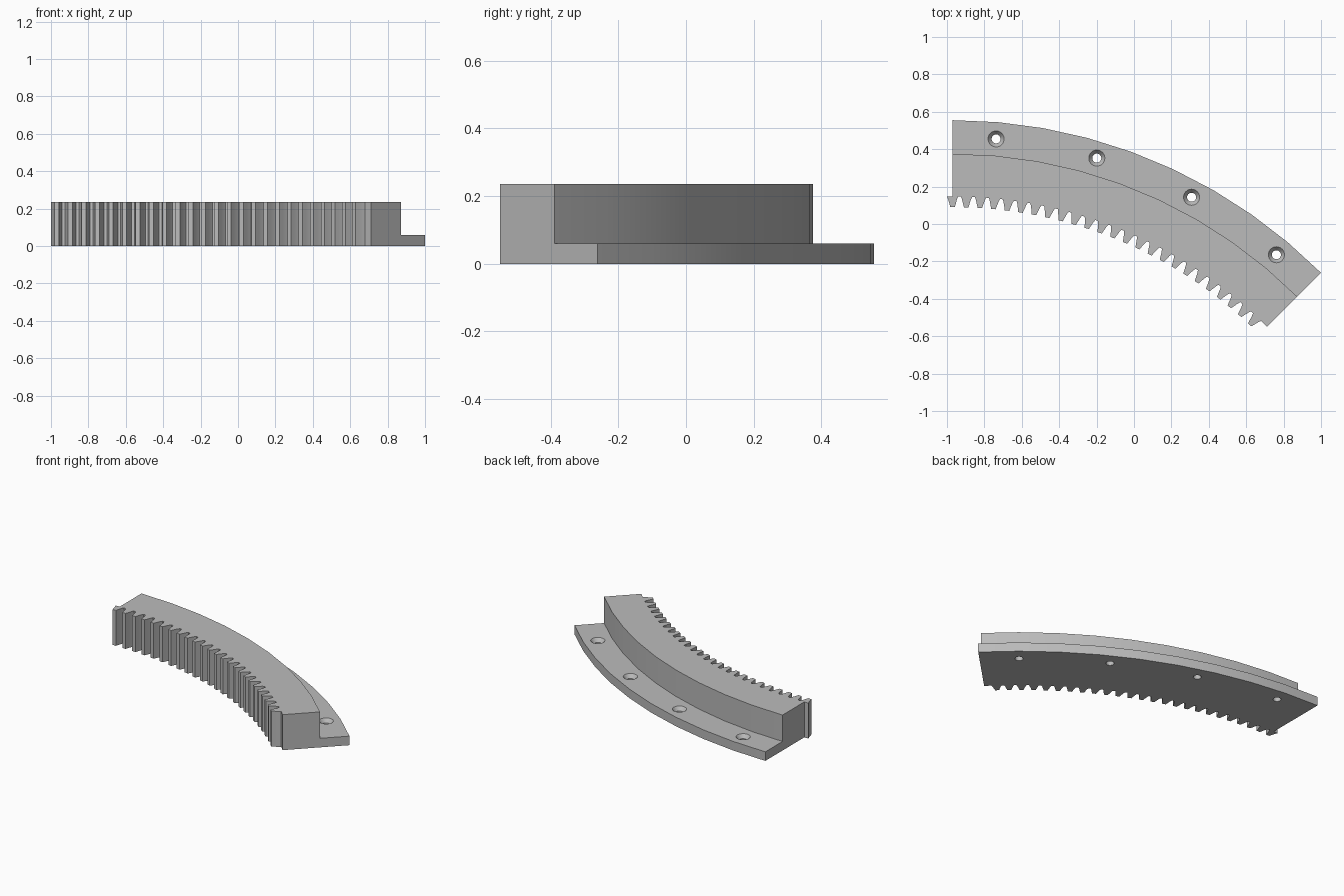
import bpy, bmesh
from math import sin, cos, radians, pi

cube = bpy.data.objects.get("Cube")
if cube:
    bpy.data.objects.remove(cube, do_unlink=True)

CX, CY = -0.97, -2.231                 # centre of the full ring
R_OUT, R_STEP, R_ROOT, R_TIP = 2.786, 2.606, 2.378, 2.321
R_BOLT = 2.696
HEIGHT, FLANGE = 0.235, 0.06
SPAN, TEETH = 45, 25


def polar(r, deg, side=0.0):
    """Point at a clockwise angle from +y, shifted sideways along the arc."""
    a = radians(deg)
    return (CX + r * sin(a) + side * cos(a), CY + r * cos(a) - side * sin(a))


def arc(r, start, end, step=5):
    count = round(abs(end - start) / step)
    return [polar(r, start + (end - start) * i / count) for i in range(count + 1)]


def finish(name, bm):
    bmesh.ops.recalc_face_normals(bm, faces=bm.faces)
    mesh = bpy.data.meshes.new(name)
    bm.to_mesh(mesh)
    bm.free()
    obj = bpy.data.objects.new(name, mesh)
    bpy.context.collection.objects.link(obj)
    return obj


def prism(name, outline, z0, z1):
    bm = bmesh.new()
    face = bm.faces.new([bm.verts.new((x, y, z0)) for x, y in outline])
    new = bmesh.ops.extrude_face_region(bm, geom=[face])["geom"]
    bmesh.ops.translate(bm, vec=(0, 0, z1 - z0),
                        verts=[v for v in new if isinstance(v, bmesh.types.BMVert)])
    return finish(name, bm)


def countersunk_bolt(name, x, y, sides=32):
    """Lathed cutter: straight shank opening into a cone at the flange top."""
    bm = bmesh.new()
    rings = []
    for r, z in ((0.024, -0.1), (0.024, 0.036), (0.043, FLANGE), (0.043, 0.15)):
        rings.append([bm.verts.new((x + r * cos(2 * pi * i / sides),
                                    y + r * sin(2 * pi * i / sides), z))
                      for i in range(sides)])
    for low, high in zip(rings, rings[1:]):
        for i in range(sides):
            j = (i + 1) % sides
            bm.faces.new((low[i], low[j], high[j], high[i]))
    bm.faces.new(rings[0])
    bm.faces.new(rings[-1])
    return finish(name, bm)


def cut(obj, cutter):
    mod = obj.modifiers.new("cut", "BOOLEAN")
    mod.operation, mod.solver, mod.object = "DIFFERENCE", "EXACT", cutter
    bpy.context.view_layer.objects.active = obj
    bpy.ops.object.modifier_apply(modifier=mod.name)
    bpy.data.objects.remove(cutter, do_unlink=True)


# Ring segment outline: outer arc, then the toothed inner edge back again
tooth = [(0.030, R_ROOT), (0.024, R_ROOT - 0.014), (0.018, R_TIP + 0.022), (0.012, R_TIP)]
outline = arc(R_OUT, 0, SPAN) + [polar(R_ROOT, SPAN)]
pitch = SPAN / TEETH
for n in reversed(range(TEETH)):
    outline += [polar(r, n * pitch, w) for w, r in tooth]
    outline += [polar(r, n * pitch, -w) for w, r in reversed(tooth)]
outline.append(polar(R_ROOT, 0))
gear = prism("ring_gear_segment", outline, 0, HEIGHT)

# Step down to the thin mounting flange
step = arc(R_STEP, -5, SPAN + 5) + arc(R_OUT + 0.2, SPAN + 5, -5)
cut(gear, prism("step_cutter", step, FLANGE, HEIGHT + 0.2))

# Four countersunk bolt holes
for n in range(4):
    cut(gear, countersunk_bolt("hole_cutter", *polar(R_BOLT, 4.95 + n * 11.67)))

# Plain grey metal
grey = bpy.data.materials.new("grey_metal")
grey.use_nodes = True
colour = (0.5, 0.5, 0.5, 1)
grey.diffuse_color = colour
grey.node_tree.nodes["Principled BSDF"].inputs["Base Color"].default_value = colour
gear.data.materials.clear()
gear.data.materials.append(grey)

bpy.ops.object.select_all(action="DESELECT")
gear.select_set(True)
bpy.context.view_layer.objects.active = gear
bpy.ops.object.shade_smooth_by_angle(angle=radians(25))
